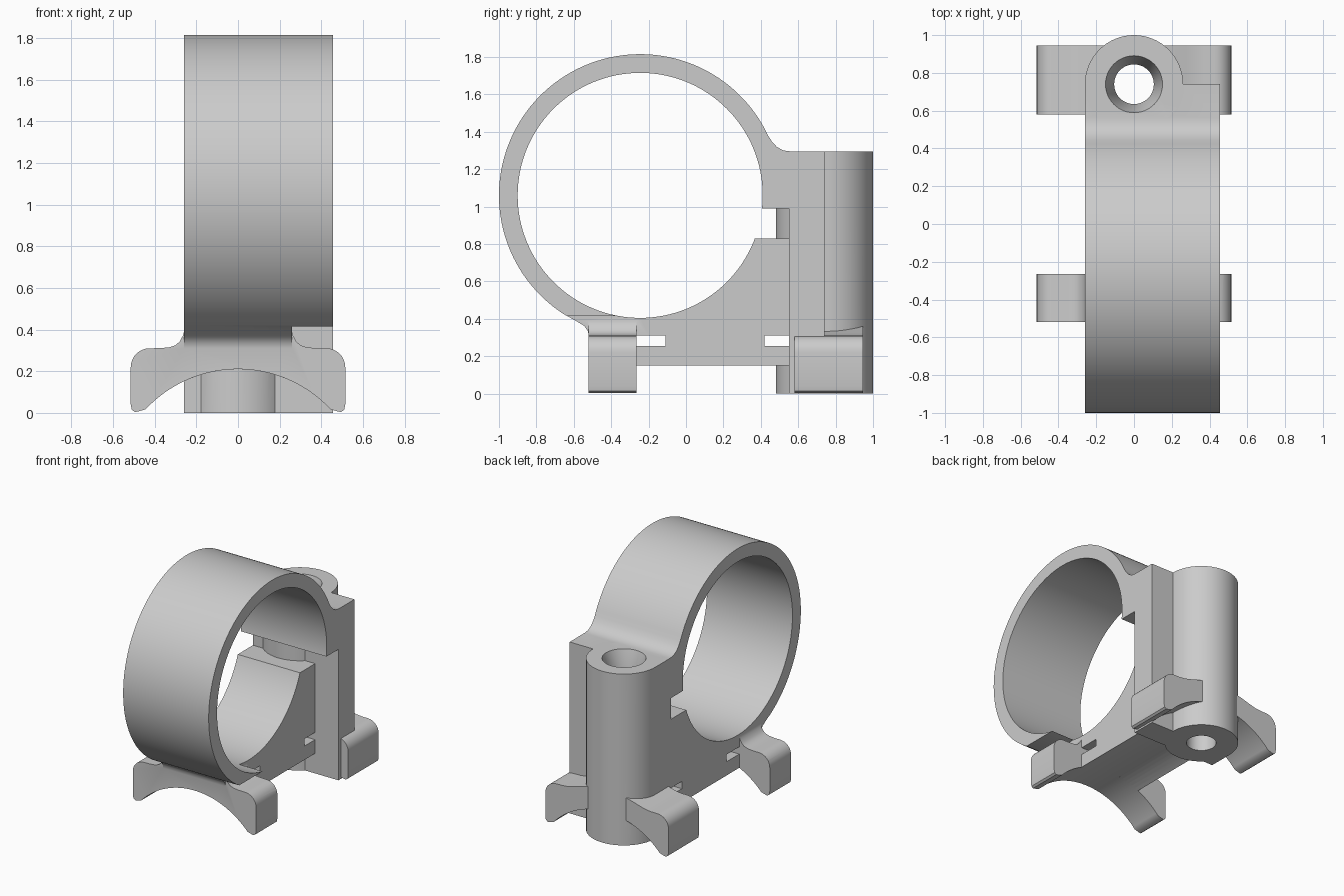
import bpy, bmesh, math
from mathutils import Vector

if "Cube" in bpy.data.objects:
    bpy.data.objects.remove(bpy.data.objects["Cube"])

grey = bpy.data.materials.new("light grey")
grey.diffuse_color = (0.6, 0.6, 0.6, 1)
grey.use_nodes = True
grey.node_tree.nodes["Principled BSDF"].inputs["Base Color"].default_value = grey.diffuse_color


def prism(name, outline, axis, lo, hi):
    """Extrude a 2D outline: (y, z) along x, (x, z) along y, (x, y) along z."""
    place = {"x": lambda a, b, t: (t, a, b),
             "y": lambda a, b, t: (a, t, b),
             "z": lambda a, b, t: (a, b, t)}[axis]
    bm = bmesh.new()
    face = bm.faces.new([bm.verts.new(place(a, b, lo)) for a, b in outline])
    new = bmesh.ops.extrude_face_region(bm, geom=[face])["geom"]
    verts = [v for v in new if isinstance(v, bmesh.types.BMVert)]
    bmesh.ops.translate(bm, verts=verts, vec=Vector(place(0, 0, hi - lo)))
    bmesh.ops.recalc_face_normals(bm, faces=bm.faces)
    mesh = bpy.data.meshes.new(name)
    bm.to_mesh(mesh)
    bm.free()
    obj = bpy.data.objects.new(name, mesh)
    bpy.context.collection.objects.link(obj)
    mesh.materials.append(grey)
    return obj


def arc(cx, cy, r, start, end, n):
    """Points on an arc, angles in degrees, both ends included."""
    angles = [math.radians(start + (end - start) * i / n) for i in range(n + 1)]
    return [(cx + r * math.cos(a), cy + r * math.sin(a)) for a in angles]


def circle(cx, cy, r, n):
    return arc(cx, cy, r, 0, 360, n)[:-1]


def box(name, x0, x1, y0, y1, z0, z1):
    return prism(name, [(x0, y0), (x1, y0), (x1, y1), (x0, y1)], "z", z0, z1)


def combine(target, other, operation):
    """Apply a boolean and remove the second object."""
    mod = target.modifiers.new("join", "BOOLEAN")
    mod.operation, mod.solver, mod.object = operation, "EXACT", other
    bpy.context.view_layer.objects.active = target
    bpy.ops.object.modifier_apply(modifier=mod.name)
    bpy.data.objects.remove(other, do_unlink=True)


RY, RZ = -0.245, 1.06          # ring centre
POST_Y, POST_R = 0.74, 0.26    # screw post

# Ring, web and rear block share one side outline
side = arc(RY, RZ, 0.755, 28.2, 237.5, 100)
side += [(-0.59, 0.39), (-0.545, 0.363), (-0.525, 0.335), (-0.52, 0.31),
         (-0.265, 0.31), (-0.265, 0.15), (0.55, 0.15), (0.55, 0.0),
         (POST_Y, 0.0), (POST_Y, 1.295), (0.56, 1.295), (0.52, 1.3),
         (0.485, 1.32), (0.46, 1.347), (0.44, 1.378)]
clamp = prism("ring_clamp", side, "x", -0.26, 0.455)

# Bore, clip slot and open right lower quarter of the ring
combine(clamp, prism("bore", circle(RY, RZ, 0.655, 128), "x", -1, 1), "DIFFERENCE")
combine(clamp, box("clip_slot", -1, 1, 0.2, 0.55, 0.83, 0.99), "DIFFERENCE")
combine(clamp, box("lower_relief", 0.26, 1, -1.2, 0.55, -0.5, 0.415), "DIFFERENCE")
combine(clamp, box("side_relief", 0.26, 1, -0.2, 0.55, -0.5, 0.95), "DIFFERENCE")

# Curved saddle under the web
saddle = prism("saddle_cut", circle(0, -0.396, 0.606, 128), "y", -1.2, 0.55)
combine(clamp, saddle, "DIFFERENCE")

# Round screw post
combine(clamp, prism("post", circle(0, POST_Y, POST_R, 64), "z", 0, 1.295), "UNION")


# Arched feet, mirrored about x = 0
def foot_outline(neck):
    half = list(neck)
    half += [(0.33, 0.315), (0.37, 0.311)]
    half += arc(0.425, 0.22, 0.09, 90, 0, 8)
    half += [(0.515, 0.04), (0.51, 0.015), (0.495, 0.004), (0.475, 0.008)]
    half += [(x, z) for x, z in arc(0, -0.396, 0.606, 43, 90, 24)]
    left = [(-x, z) for x, z in reversed(half[:-1])]
    return half + left


front = foot_outline([(0.257, 0.398), (0.265, 0.37), (0.28, 0.343), (0.30, 0.325)])
rear = foot_outline([(0.16, 0.36), (0.22, 0.345), (0.28, 0.327)])
combine(clamp, prism("front_feet", front, "y", -0.52, -0.265), "UNION")
combine(clamp, prism("rear_feet", rear, "y", 0.58, 0.945), "UNION")

# Two strap slots through the web
for y0, y1 in ((-0.265, -0.11), (0.42, 0.55)):
    combine(clamp, box("strap_slot", -1, 1, y0, y1, 0.255, 0.31), "DIFFERENCE")

# Screw hole with a flared mouth
combine(clamp, prism("screw_hole", circle(0, POST_Y, 0.105, 48), "z", -0.5, 2), "DIFFERENCE")
flare = prism("flare", circle(0, POST_Y, 0.105, 48), "z", 1.14, 1.31)
for v in flare.data.vertices:
    if v.co.z > 1.2:
        v.co.x *= 1.48
        v.co.y = POST_Y + (v.co.y - POST_Y) * 1.48
combine(clamp, flare, "DIFFERENCE")

# Smooth the curved faces, keep the edges sharp
bpy.ops.object.select_all(action="DESELECT")
clamp.select_set(True)
bpy.context.view_layer.objects.active = clamp
bpy.ops.object.shade_smooth_by_angle(angle=math.radians(30))
